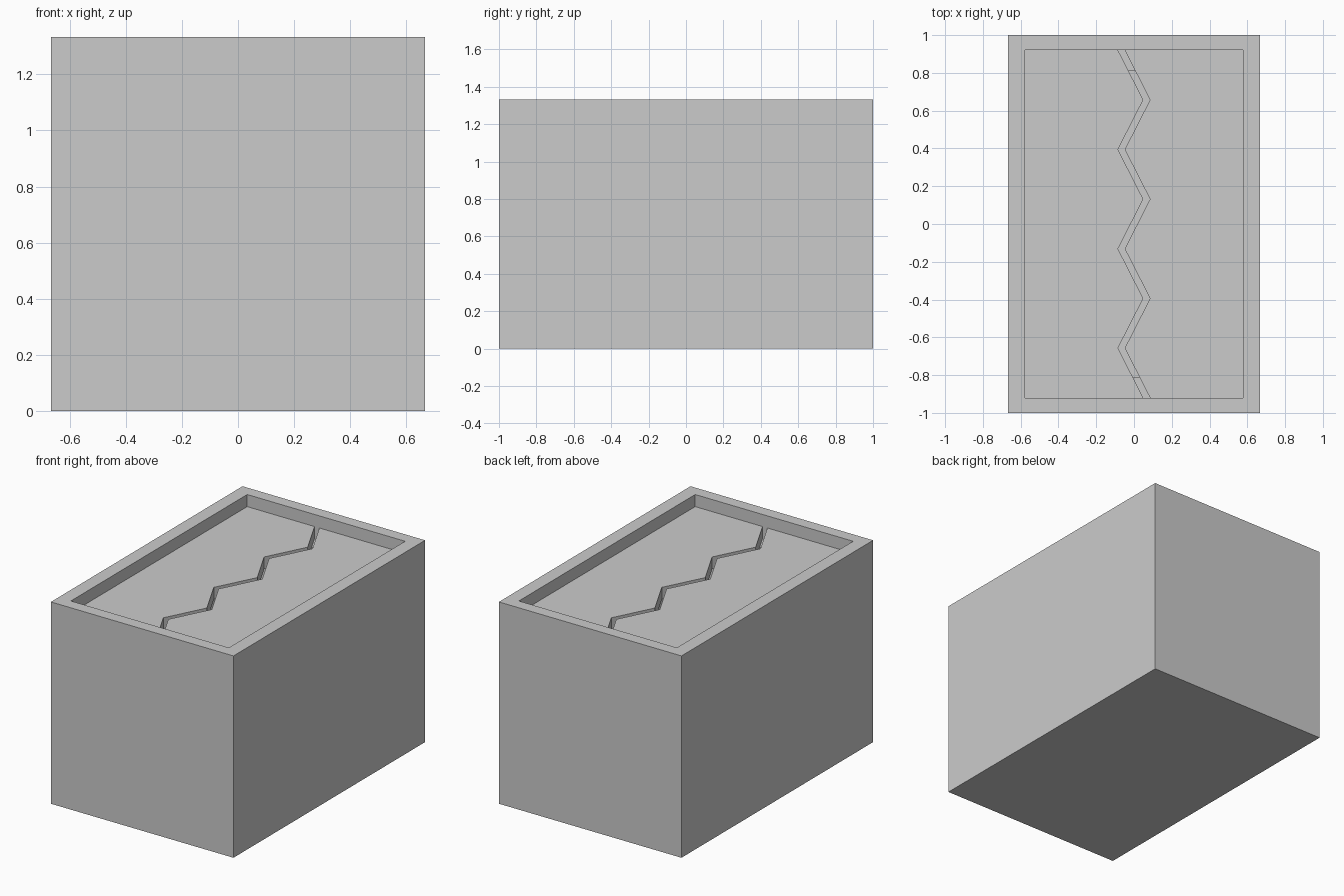
import bpy

if "Cube" in bpy.data.objects:
    bpy.data.objects.remove(bpy.data.objects["Cube"])

HX, HY, H = 0.667, 1.0, 1.333      # outer half sizes and height
IX, IY = 0.577, 0.92               # upper opening
CX, CY = 0.467, 0.81               # inner cavity below the ledge
LID_TOP, LID_BOTTOM, FLOOR = H - 0.08, H - 0.16, 0.12


def make_object(name, verts, faces):
    mesh = bpy.data.meshes.new(name)
    mesh.from_pydata(verts, [], faces)
    mesh.update()
    obj = bpy.data.objects.new(name, mesh)
    bpy.context.collection.objects.link(obj)
    return obj


def ring(x, y, z):
    return [(-x, -y, z), (x, -y, z), (x, y, z), (-x, y, z)]


# Box: rectangular rings running up the outside, over the rim and down inside
rings = [(HX, HY, 0), (HX, HY, H), (IX, IY, H),
         (IX, IY, LID_BOTTOM), (CX, CY, LID_BOTTOM), (CX, CY, FLOOR)]
verts = [v for r in rings for v in ring(*r)]
faces = [(3, 2, 1, 0)]
for r in range(len(rings) - 1):
    for i in range(4):
        a, b = r * 4 + i, r * 4 + (i + 1) % 4
        faces.append((a, b, b + 4, a + 4))
last = 4 * (len(rings) - 1)
faces.append(tuple(range(last, last + 4)))
make_object("box_body", verts, faces)

# Lid halves: extruded plates with a zigzag edge, the second turned half round
STEPS = 7
zigzag = [(-0.085 if i % 2 == 0 else 0.049, IY - 2 * IY * i / STEPS)
          for i in range(STEPS + 1)]


def lid_half(name, sign):
    outline = [(-IX, IY), (-IX, -IY)] + zigzag[::-1]
    n = len(outline)
    verts = [(sign * x, sign * y, z) for z in (LID_BOTTOM, LID_TOP)
             for x, y in outline]
    faces = [tuple(reversed(range(n))), tuple(range(n, 2 * n))]
    faces += [(i, (i + 1) % n, n + (i + 1) % n, n + i) for i in range(n)]
    make_object(name, verts, faces)


lid_half("lid_left", 1)
lid_half("lid_right", -1)
